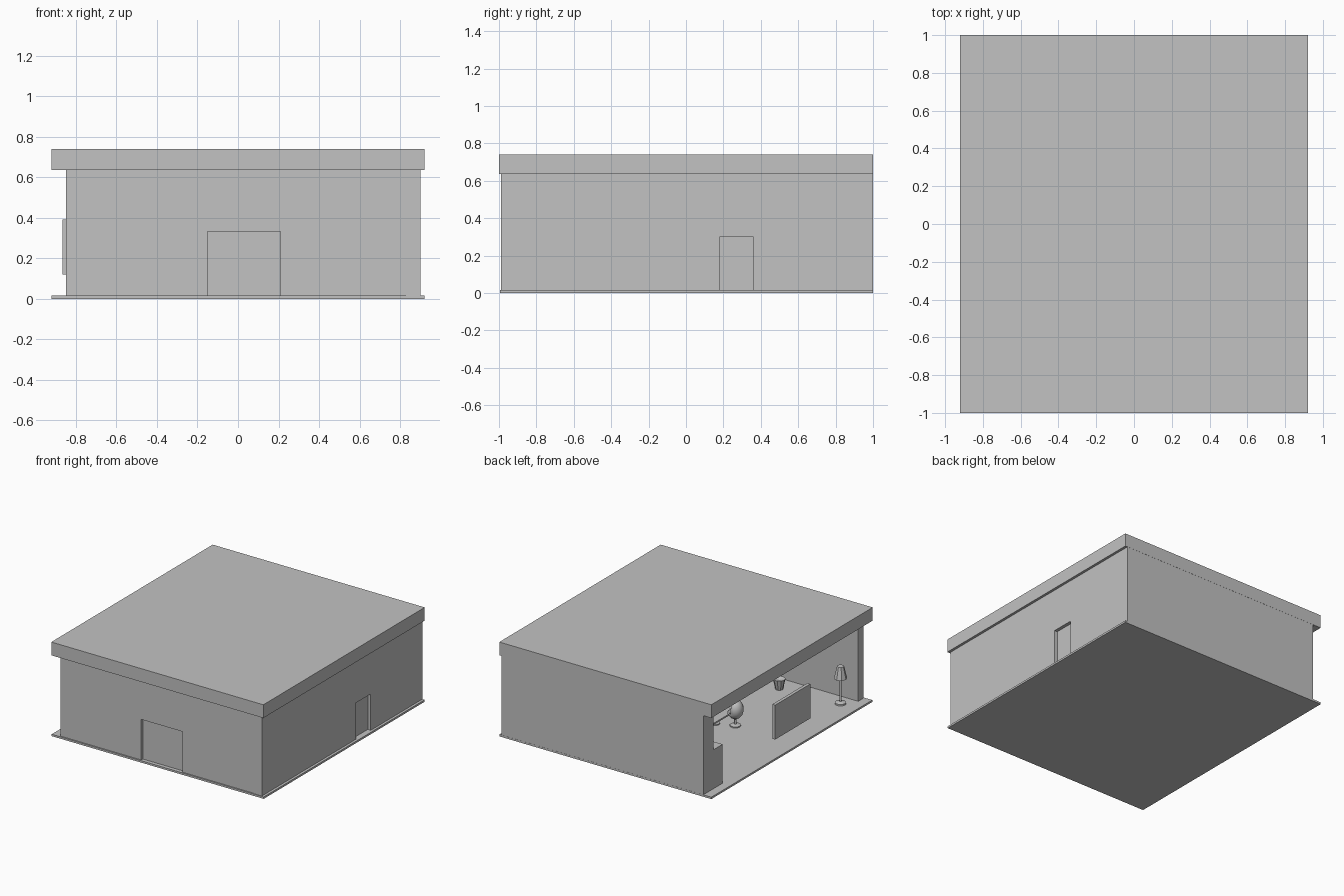
import bpy, bmesh, math
from mathutils import Vector

cube = bpy.data.objects.get("Cube")
if cube:
    bpy.data.objects.remove(cube)

# One plain grey for the whole building
GREY = (0.54, 0.54, 0.54, 1)
mat = bpy.data.materials.new("plain_grey")
mat.use_nodes = True
mat.diffuse_color = GREY
mat.node_tree.nodes["Principled BSDF"].inputs["Base Color"].default_value = GREY


def finish(name, bm, loc=(0, 0, 0)):
    bmesh.ops.recalc_face_normals(bm, faces=bm.faces)
    mesh = bpy.data.meshes.new(name)
    bm.to_mesh(mesh)
    bm.free()
    mesh.materials.append(mat)
    obj = bpy.data.objects.new(name, mesh)
    obj.location = loc
    bpy.context.collection.objects.link(obj)
    return obj


def box(name, x, y, z):
    """Box from (min, max) ranges."""
    bm = bmesh.new()
    bmesh.ops.create_cube(bm, size=1)
    for v in bm.verts:
        v.co = [r[0] + (c + 0.5) * (r[1] - r[0]) for c, r in zip(v.co, (x, y, z))]
    return finish(name, bm)


def wall(name, along, across, top, door, axis):
    """Wall running along x or y with a doorway notch in its outline."""
    (a, b), (p, q), (d, e, h) = along, across, door
    outline = [(a, 0), (d, 0), (d, h), (e, h), (e, 0), (b, 0), (b, top), (a, top)]
    bm = bmesh.new()
    place = (lambda u, z: (u, p, z)) if axis == "x" else (lambda u, z: (p, u, z))
    face = bm.faces.new([bm.verts.new(place(u, z)) for u, z in outline])
    ext = bmesh.ops.extrude_face_region(bm, geom=[face])["geom"]
    push = Vector((0, q - p, 0)) if axis == "x" else Vector((q - p, 0, 0))
    bmesh.ops.translate(bm, vec=push, verts=[g for g in ext if isinstance(g, bmesh.types.BMVert)])
    return finish(name, bm)


def lathe(name, profile, loc, sides=12):
    """Revolve (radius, height) points around z."""
    bm = bmesh.new()
    verts = [bm.verts.new((r, 0, z)) for r, z in profile]
    edges = [bm.edges.new(pair) for pair in zip(verts, verts[1:])]
    bmesh.ops.spin(bm, geom=verts + edges, cent=(0, 0, 0), axis=(0, 0, 1),
                   angle=math.tau, steps=sides, use_merge=True)
    bmesh.ops.remove_doubles(bm, verts=bm.verts, dist=0.0001)
    return finish(name, bm, loc)


FLOOR, TOP = 0.015, 0.636

# Shell: floor, roof and three walls, open on one side
box("floor_slab", (-0.92, 0.92), (-0.995, 1), (0, FLOOR))
box("roof_slab", (-0.92, 0.92), (-1, 1), (TOP, 0.74))
wall("front_wall", (-0.85, 0.83), (-0.985, -0.92), TOP, (-0.15, 0.21, 0.333), "x")
wall("side_wall", (-0.99, 0.99), (0.83, 0.90), TOP, (0.18, 0.36, 0.30), "y")
box("back_wall", (-0.85, 0.90), (0.875, 0.999), (0, TOP))

# Doors set back in their openings
box("front_door", (-0.15, 0.21), (-0.965, -0.935), (0, 0.333))
box("side_door", (0.85, 0.874), (0.18, 0.36), (0, 0.30))

# Upright panel on the open side and tall cabinet by the back wall
box("display_panel", (-0.865, -0.84), (-0.305, 0.13), (0.12, 0.39))
box("cabinet", (-0.85, -0.55), (0.76, 0.875), (FLOOR, 0.32))

# Floor lamp
lamp = (-0.77, -0.815, FLOOR)
lathe("lamp_stand", [(0, 0), (0.04, 0), (0.04, 0.012), (0.008, 0.02), (0.008, 0.27), (0, 0.27)], lamp)
lathe("lamp_shade", [(0.048, 0.2), (0.026, 0.295), (0, 0.295)], lamp, 8)

# Plant pot
lathe("plant_pot", [(0, 0), (0.028, 0), (0.045, 0.08), (0.038, 0.08), (0, 0.07)],
      (-0.27, -0.77, FLOOR), 10)

# Table on a pedestal
box("table_top", (-0.33, -0.07), (-0.15, 0.25), (0.092, 0.104))
for y in (-0.03, 0.15):
    lathe("table_leg", [(0, 0), (0.035, 0), (0.035, 0.008), (0.01, 0.014), (0.01, 0.08), (0, 0.08)],
          (-0.23, y, FLOOR))


def chair(x, y, facing):
    """Rounded shell seat on a disc foot, open towards facing."""
    lathe("chair_foot", [(0, 0), (0.04, 0), (0.04, 0.008), (0.008, 0.015), (0.008, 0.07), (0, 0.07)],
          (x, y, FLOOR))
    bm = bmesh.new()
    bmesh.ops.create_uvsphere(bm, u_segments=16, v_segments=10, radius=1)
    cut = [f for f in bm.faces
           if f.calc_center_median().x * facing > 0.1 and f.calc_center_median().z > -0.4]
    bmesh.ops.delete(bm, geom=cut, context="FACES")
    bmesh.ops.scale(bm, vec=(0.06, 0.06, 0.075), verts=bm.verts)
    shell = finish("chair_shell", bm, (x, y, 0.145))
    thick = shell.modifiers.new("thickness", "SOLIDIFY")
    thick.thickness = 0.008
    for poly in shell.data.polygons:
        poly.use_smooth = True


for spot in ((-0.37, -0.083, 1), (-0.03, -0.083, -1), (-0.03, 0.17, -1)):
    chair(*spot)
